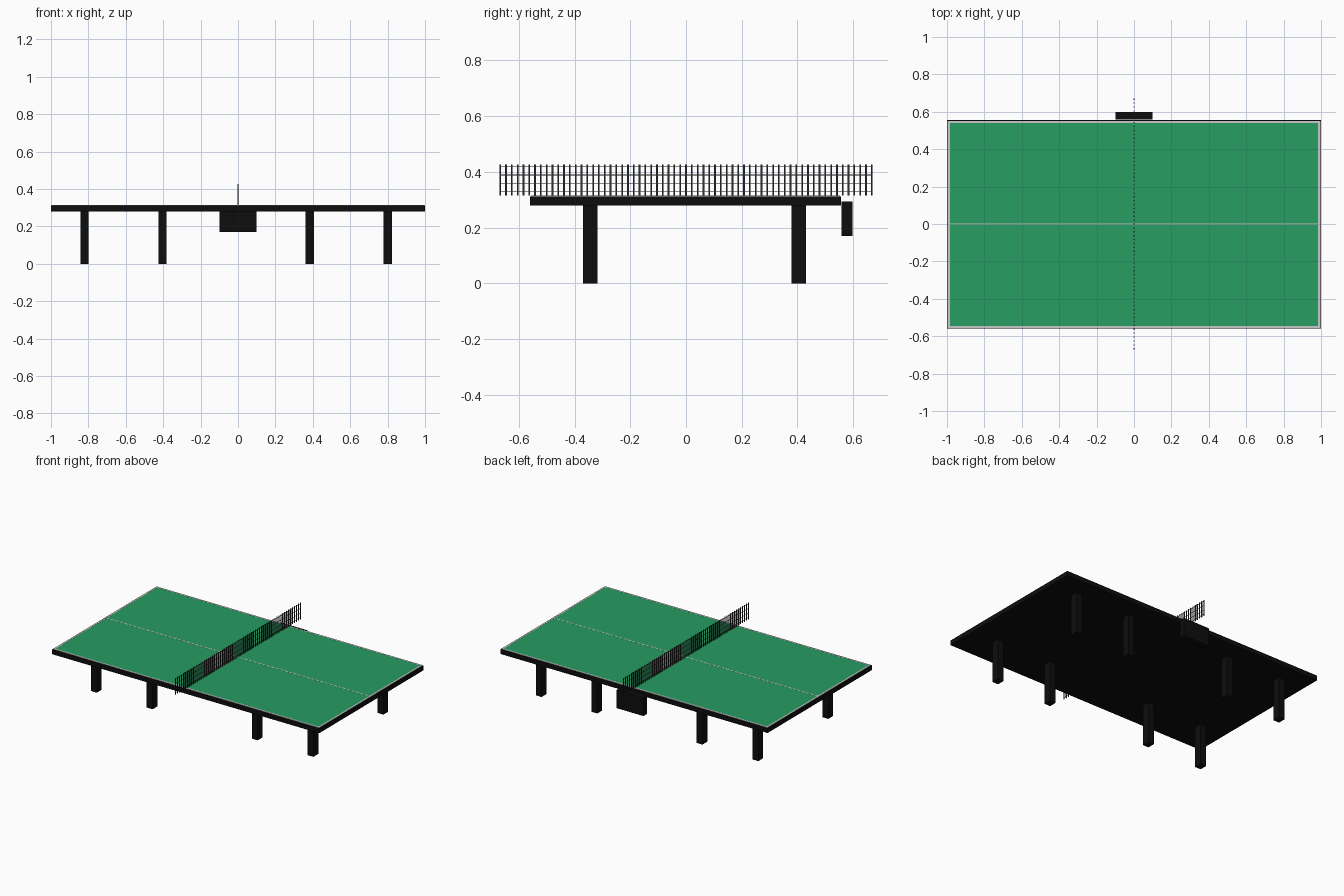
import bpy, bmesh
from mathutils import Matrix, Vector

if "Cube" in bpy.data.objects:
    bpy.data.objects.remove(bpy.data.objects["Cube"])


def material(name, rgb):
    m = bpy.data.materials.new(name)
    m.diffuse_color = (*rgb, 1)
    m.use_nodes = True
    m.node_tree.nodes["Principled BSDF"].inputs["Base Color"].default_value = m.diffuse_color
    return m


BLACK = material("black", (0.004, 0.004, 0.004))
GREEN = material("green", (0.02, 0.34, 0.12))
WHITE = material("line_white", (0.65, 0.65, 0.65))
NET = material("net_grey", (0.03, 0.03, 0.03))


def boxes(name, bounds, mat):
    """One object from boxes given as (x0, x1, y0, y1, z0, z1)."""
    bm = bmesh.new()
    for x0, x1, y0, y1, z0, z1 in bounds:
        centre = Vector((x0 + x1, y0 + y1, z0 + z1)) / 2
        size = Matrix.Diagonal((x1 - x0, y1 - y0, z1 - z0, 1))
        bmesh.ops.create_cube(bm, size=1, matrix=Matrix.Translation(centre) @ size)
    me = bpy.data.meshes.new(name)
    bm.to_mesh(me)
    bm.free()
    me.materials.append(mat)
    ob = bpy.data.objects.new(name, me)
    bpy.context.collection.objects.link(ob)
    return ob


# Table slab and playing surface
Y0, Y1, TOP = -0.56, 0.556, 0.315
boxes("table_slab", [(-1, 1, Y0, Y1, 0.28, 0.312)], BLACK)
boxes("playing_surface", [(-0.99, 0.988, Y0 + 0.012, Y1 - 0.01, 0.311, 0.3145)], GREEN)

# Painted border and centre line
a, b, w = 0.996, 0.004, 0.011
boxes("painted_lines", [
    (-a, a, Y0 + b, Y0 + b + w, 0.311, TOP),
    (-a, a, Y1 - b - w, Y1 - b, 0.311, TOP),
    (-a, -a + w, Y0 + b + w, Y1 - b - w, 0.311, TOP),
    (a - w, a, Y0 + b + w, Y1 - b - w, 0.311, TOP),
    (-a + w, a - w, -0.003, 0.004, 0.311, TOP),
], WHITE)

# Two rows of four legs
for row, y in (("front", -0.343), ("back", 0.405)):
    for i, x in enumerate((-0.821, -0.403, 0.384, 0.801)):
        boxes(f"{row}_leg_{i + 1}",
              [(x - 0.022, x + 0.022, y - 0.026, y + 0.026, 0, 0.281)], BLACK)

# Side box on the back edge
boxes("side_box", [(-0.1, 0.1, 0.558, 0.598, 0.17, 0.294)], BLACK)

# Net: upright strands and thin cross strands
N, HALF, Z0, Z1 = 64, 0.67, 0.315, 0.427
uprights = []
for i in range(N + 1):
    y = -HALF + 0.003 + i * (2 * HALF - 0.006) / N
    uprights.append((-0.0025, 0.0025, y - 0.003, y + 0.003, Z0, Z1))
boxes("net_uprights", uprights, NET)
boxes("net_cross_strands",
      [(-0.001, 0.001, -HALF, HALF, z - 0.001, z + 0.001)
       for z in (0.328, 0.357, 0.389, 0.42)], NET)
